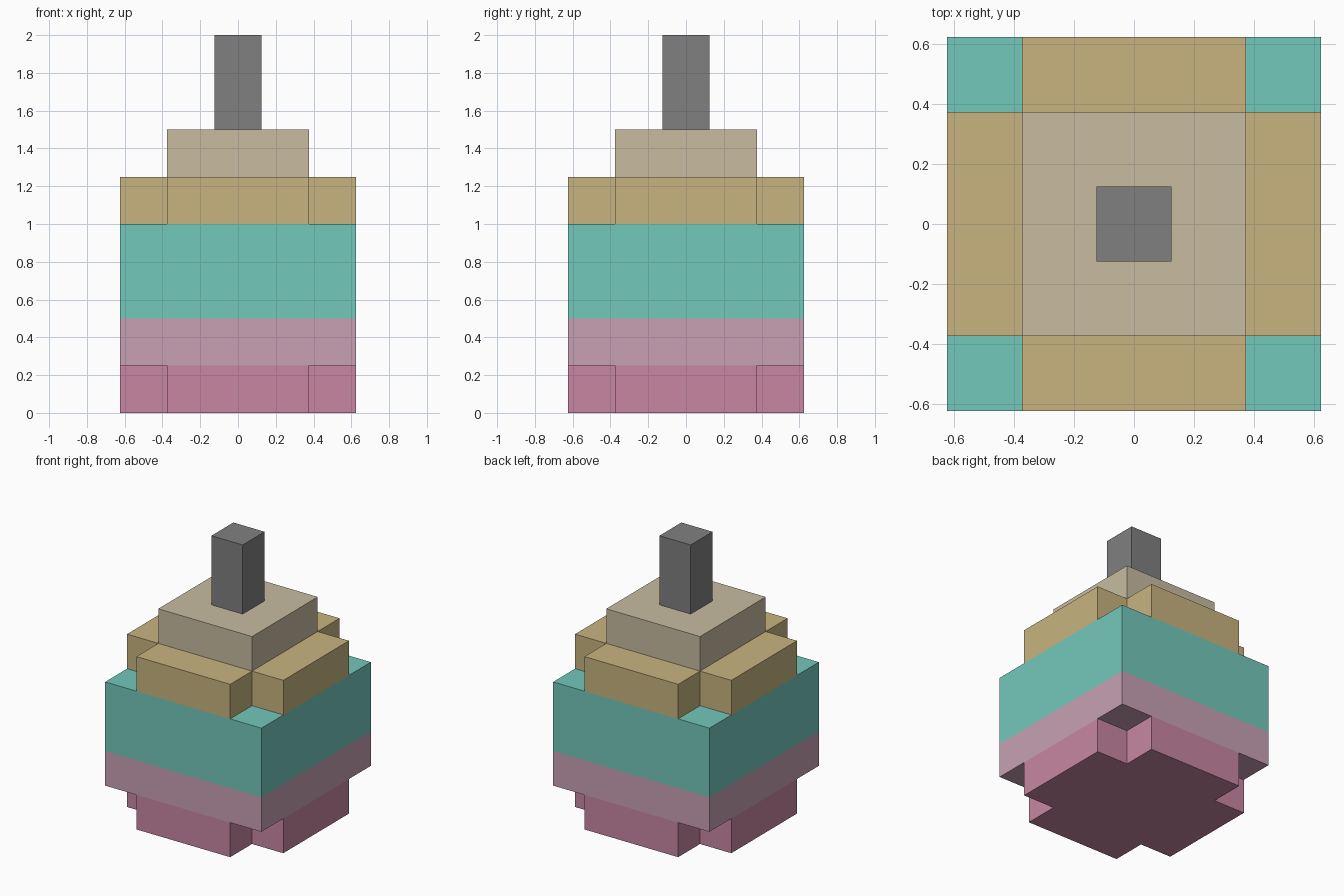
import bpy
import bmesh

if "Cube" in bpy.data.objects:
    bpy.data.objects.remove(bpy.data.objects["Cube"], do_unlink=True)

WIDE, NARROW, POST = 0.625, 0.375, 0.125


def linear(c):
    c /= 255
    return c / 12.92 if c <= 0.04045 else ((c + 0.055) / 1.055) ** 2.4


def material(name, *rgb):
    colour = [linear(c) for c in rgb] + [1]
    mat = bpy.data.materials.new(name)
    mat.use_nodes = True
    mat.diffuse_color = colour
    mat.node_tree.nodes["Principled BSDF"].inputs["Base Color"].default_value = colour
    return mat


def square(h):
    return [(-h, -h), (h, -h), (h, h), (-h, h)]


def cross(w, n):
    # One arm of the outline, turned a quarter four times
    points = []
    arm = [(-n, -w), (n, -w), (n, -n)]
    for _ in range(4):
        points += arm
        arm = [(-y, x) for x, y in arm]
    return points


def layer(name, outline, bottom, top, mat):
    bm = bmesh.new()
    base = bm.faces.new([bm.verts.new((x, y, bottom)) for x, y in outline])
    result = bmesh.ops.extrude_face_region(bm, geom=[base], use_keep_orig=True)
    raised = [v for v in result["geom"] if isinstance(v, bmesh.types.BMVert)]
    bmesh.ops.translate(bm, verts=raised, vec=(0, 0, top - bottom))
    bmesh.ops.recalc_face_normals(bm, faces=bm.faces)
    mesh = bpy.data.meshes.new(name)
    bm.to_mesh(mesh)
    bm.free()
    mesh.materials.append(mat)
    obj = bpy.data.objects.new(name, mesh)
    bpy.context.collection.objects.link(obj)


# Body layers, from the ground up
layer("cross_base", cross(WIDE, NARROW), 0, 0.25, material("rose", 200, 135, 162))
layer("lower_body", square(WIDE), 0.25, 0.5, material("pale pink", 200, 161, 179))
layer("upper_body", square(WIDE), 0.5, 1, material("teal", 116, 200, 187))
layer("cross_shoulder", cross(WIDE, NARROW), 1, 1.25, material("tan", 200, 180, 128))

# Cap and post
layer("cap", square(NARROW), 1.25, 1.5, material("beige", 200, 188, 161))
layer("post", square(POST), 1.5, 2, material("grey", 128, 128, 128))
